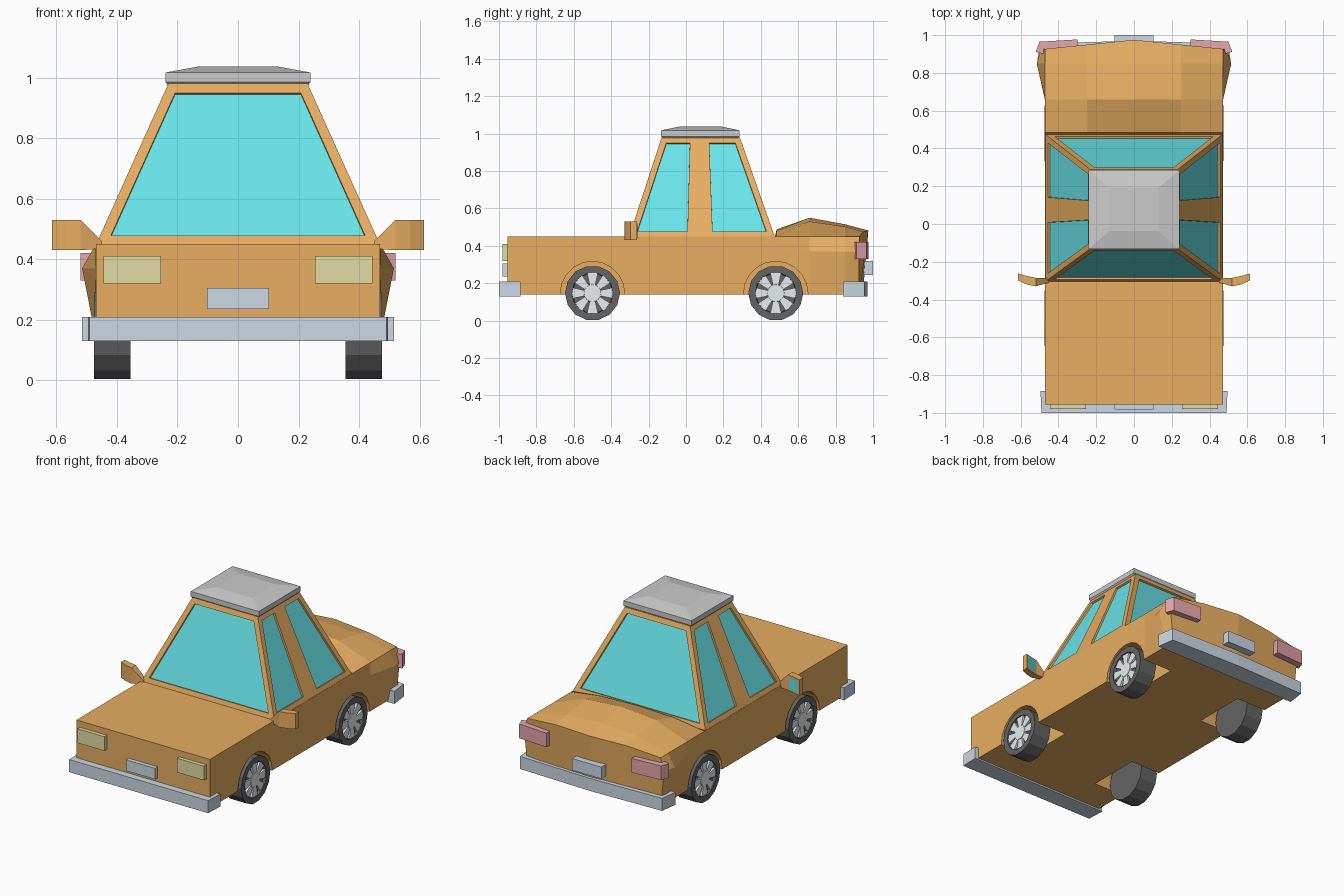
import bpy, bmesh, math
from mathutils import Vector, Matrix

if "Cube" in bpy.data.objects:
    bpy.data.objects.remove(bpy.data.objects["Cube"])


def material(name, rgb):
    m = bpy.data.materials.new(name)
    m.diffuse_color = (*rgb, 1)
    m.use_nodes = True
    m.node_tree.nodes["Principled BSDF"].inputs["Base Color"].default_value = m.diffuse_color
    return m


ORANGE = material("orange_paint", (0.80, 0.42, 0.12))
CYAN = material("cyan_glass", (0.14, 0.78, 0.82))
CHROME = material("blue_grey_trim", (0.60, 0.69, 0.78))
YELLOW = material("yellow_lamp", (0.76, 0.72, 0.36))
RED = material("red_lamp", (0.80, 0.38, 0.42))
RUBBER = material("black_rubber", (0.13, 0.13, 0.13))
RIM = material("pale_rim", (0.80, 0.85, 0.88))


def finish(name, bm, mat=None):
    bmesh.ops.recalc_face_normals(bm, faces=bm.faces)
    me = bpy.data.meshes.new(name)
    bm.to_mesh(me)
    bm.free()
    if mat:
        me.materials.append(mat)
    ob = bpy.data.objects.new(name, me)
    bpy.context.collection.objects.link(ob)
    return ob


def loft(name, rings, mat=None, caps=None):
    """Skin a list of equal-length rings; caps lists the index groups closing each end."""
    bm = bmesh.new()
    rows = [[bm.verts.new(p) for p in r] for r in rings]
    n = len(rows[0])
    for a, b in zip(rows, rows[1:]):
        for i in range(n):
            j = (i + 1) % n
            bm.faces.new((a[i], a[j], b[j], b[i]))
    for row in (rows[0], rows[-1]):
        for group in caps or [range(n)]:
            bm.faces.new([row[i] for i in group])
    return finish(name, bm, mat)


def box(name, x, y, z, mat=None):
    return loft(name, [[(x[0], y[0], h), (x[1], y[0], h), (x[1], y[1], h), (x[0], y[1], h)] for h in z], mat)


def prism(name, outline, z, mat, side=1):
    return loft(name, [[(side * x, y, h) for x, y in outline] for h in z], mat)


# Body shell: cross-sections from nose to tail, flared and domed at the boot
def section(y, flare, crown, bow=0.0, bow_low=0.0):
    half = [(0.47, 0.14), (flare, 0.37), (0.47, 0.45), (0.25, 0.45 + 0.8 * (crown - 0.45))]
    right = [(x, z) for x, z in half]
    left = [(-x, z) for x, z in reversed(half)]
    pts = [(0, 0.14)] + right + [(0, crown)] + left
    return [(x, y + (bow if z > 0.2 else bow_low) * (1 - abs(x) / 0.49), z) for x, z in pts]


body = loft("body", [
    section(-0.955, 0.47, 0.45), section(0.475, 0.47, 0.45), section(0.485, 0.47, 0.488),
    section(0.66, 0.472, 0.55), section(0.85, 0.515, 0.515),
    section(0.925, 0.493, 0.482, 0.05, 0.02)], ORANGE, [range(6), (5, 6, 7, 8, 9, 0)])

# Wheel wells cut into the body
WHEELS = [(s, y) for s in (-1, 1) for y in (-0.50, 0.48)]
for s, y in WHEELS:
    bm = bmesh.new()
    bmesh.ops.create_cone(bm, cap_ends=True, segments=20, radius1=0.172, radius2=0.172, depth=0.34,
                          matrix=Matrix.Translation((s * 0.43, y, 0.145)) @ Matrix.Rotation(math.pi / 2, 4, 'Y'))
    cutter = finish("wheel_well_cutter", bm)
    cutter.hide_render = True
    mod = body.modifiers.new("well", 'BOOLEAN')
    mod.operation, mod.solver, mod.object = 'DIFFERENCE', 'EXACT', cutter
    bpy.context.view_layer.objects.active = body
    bpy.ops.object.modifier_apply(modifier="well")
    bpy.data.objects.remove(cutter)

# Cabin frame with recessed window panes
bm = bmesh.new()
low = [(-0.47, -0.305), (0.47, -0.305), (0.47, 0.04), (0.47, 0.11), (0.47, 0.475),
       (-0.47, 0.475), (-0.47, 0.11), (-0.47, 0.04)]
top = [(-0.23, -0.13), (0.23, -0.13), (0.23, 0.055), (0.23, 0.09), (0.23, 0.288),
       (-0.23, 0.288), (-0.23, 0.09), (-0.23, 0.055)]
lo = [bm.verts.new((x, y, 0.447)) for x, y in low]
hi = [bm.verts.new((x, y, 0.98)) for x, y in top]
sides = [bm.faces.new((lo[i], lo[(i + 1) % 8], hi[(i + 1) % 8], hi[i])) for i in range(8)]
bm.faces.new(hi)
panes = [sides[i] for i in (0, 1, 3, 4, 5, 7)]
bm.normal_update()
bmesh.ops.inset_individual(bm, faces=panes, thickness=0.033, depth=0, use_even_offset=True)
bmesh.ops.inset_individual(bm, faces=panes, thickness=0.0005, depth=-0.012, use_even_offset=True)
glass = bmesh.new()
for f in panes:
    glass.faces.new([glass.verts.new(v.co) for v in f.verts])
bmesh.ops.delete(bm, geom=panes, context='FACES_ONLY')
finish("cabin_frame", bm, ORANGE)
finish("windows", glass, CYAN)


# Roof cap, stepped and chamfered
def roof_ring(x, y, z):
    return [(-x, 0.077 - y, z), (x, 0.077 - y, z), (x, 0.077 + y, z), (-x, 0.077 + y, z)]


loft("roof_cap", [roof_ring(0.228, 0.198, 0.972), roof_ring(0.24, 0.21, 0.985),
                  roof_ring(0.24, 0.21, 1.017), roof_ring(0.13, 0.115, 1.037)])

# Bumpers and plates
front = [(-0.49, -1.0), (0.49, -1.0), (0.495, -0.885), (-0.495, -0.885)]
rear = [(-0.515, 0.84), (0.515, 0.84), (0.50, 0.955), (0, 0.97), (-0.50, 0.955)]
prism("front_bumper", front, (0.13, 0.21), CHROME)
prism("rear_bumper", rear, (0.13, 0.21), CHROME)
box("front_plate", (-0.103, 0.103), (-0.982, -0.95), (0.235, 0.305), CHROME)
box("rear_plate", (-0.103, 0.103), (0.95, 1.0), (0.245, 0.32), CHROME)

# Lamps and wing mirrors, one per side
tail = [(0.30, 0.93), (0.30, 0.977), (0.50, 0.965), (0.52, 0.912), (0.48, 0.90)]
for s, side in ((-1, "left"), (1, "right")):
    a, b = sorted((s * 0.255, s * 0.445))
    box(side + "_headlight", (a, b), (-0.98, -0.95), (0.32, 0.41), YELLOW)
    prism(side + "_tail_light", tail, (0.33, 0.42), RED, s)
    stations = [(0.45, -0.31, -0.285, 0.435, 0.46), (0.52, -0.33, -0.285, 0.43, 0.53),
                (0.568, -0.32, -0.275, 0.43, 0.53), (0.615, -0.298, -0.262, 0.43, 0.53)]
    loft(side + "_mirror", [[(s * x, y0, z0), (s * x, y1, z0), (s * x, y1, z1), (s * x, y0, z1)]
                            for x, y0, y1, z0, z1 in stations], ORANGE)
    quad = [(0.53, -0.281, 0.44), (0.608, -0.26, 0.44), (0.608, -0.26, 0.52), (0.53, -0.281, 0.52)]
    gm = bmesh.new()
    ring = [gm.verts.new((s * x, y, z)) for x, y, z in quad]
    gm.faces.new(ring if s < 0 else ring[::-1])
    mirror_glass = finish(side + "_mirror_glass", gm, CYAN)

# Wheels: tyre with a dished face, plus hub and eight flared spokes
for s, y in WHEELS:
    name = ("front" if y < 0 else "rear") + ("_left" if s < 0 else "_right")
    place = Matrix.Translation((s * 0.415, y, 0.147)) @ Matrix.Rotation(s * math.pi / 2, 4, 'Y')
    bm = bmesh.new()
    bmesh.ops.create_cone(bm, cap_ends=True, segments=14, radius1=0.147, radius2=0.147, depth=0.12)
    face = max(bm.faces, key=lambda f: f.calc_center_median().z)
    bmesh.ops.inset_individual(bm, faces=[face], thickness=0.037)
    bmesh.ops.inset_individual(bm, faces=[face], thickness=0.003, depth=-0.02)
    bm.transform(place)
    finish(name + "_tyre", bm, RUBBER)

    bm = bmesh.new()
    bmesh.ops.create_cone(bm, cap_ends=True, segments=16, radius1=0.05, radius2=0.045, depth=0.018,
                          matrix=Matrix.Translation((0, 0, 0.048)))
    for k in range(8):
        turn = Matrix.Rotation(k * math.pi / 4, 4, 'Z')
        outline = [(0.03, -0.012), (0.106, -0.029), (0.110, 0), (0.106, 0.029), (0.03, 0.012)]
        rows = [[bm.verts.new(turn @ Vector((px, py, h))) for px, py in outline] for h in (0.038, 0.054)]
        bm.faces.new(rows[0])
        bm.faces.new(rows[1])
        for i in range(5):
            j = (i + 1) % 5
            bm.faces.new((rows[0][i], rows[0][j], rows[1][j], rows[1][i]))
    bm.transform(place)
    finish(name + "_rim", bm, RIM)
